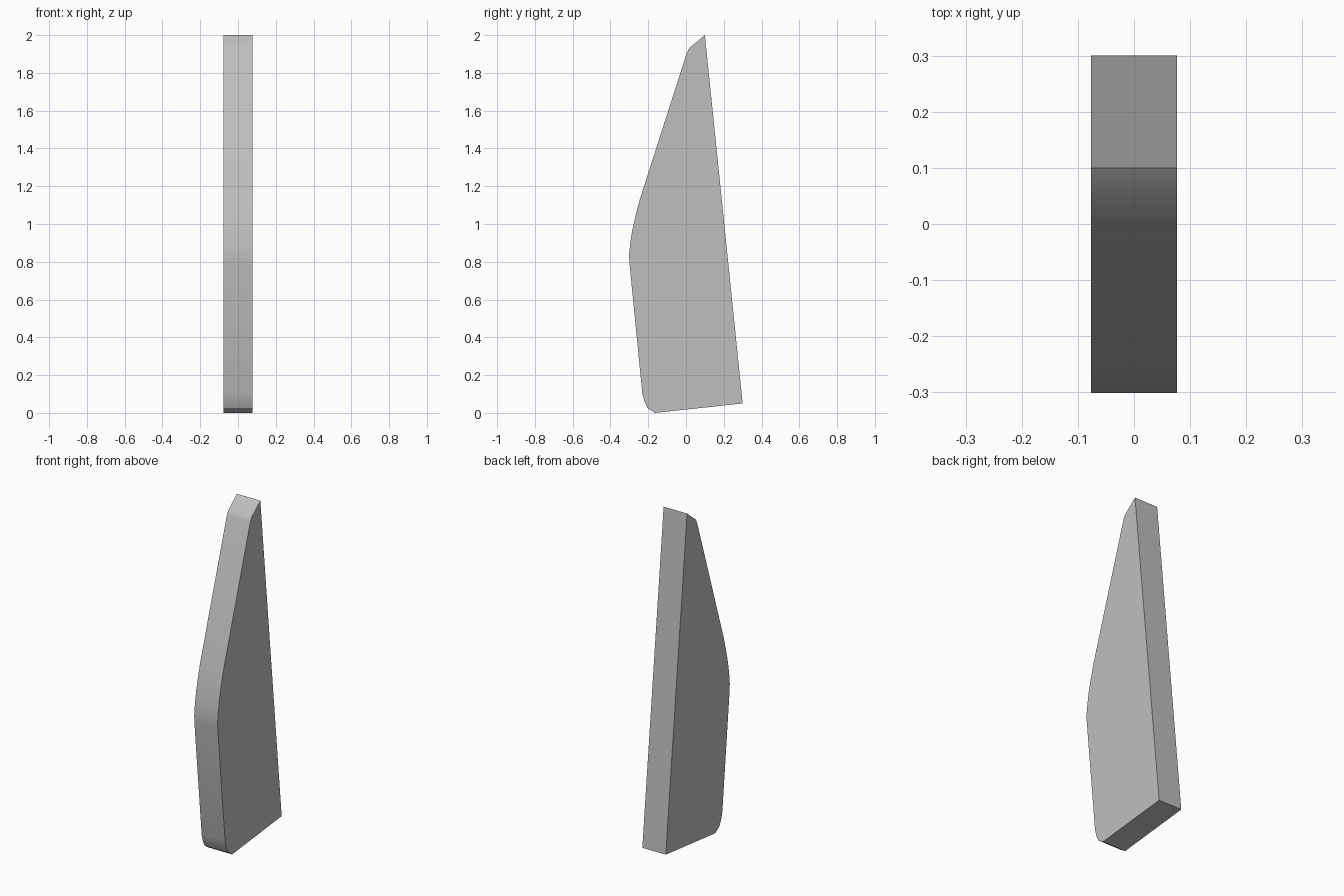
import bpy
import bmesh
import math

default = bpy.data.objects.get("Cube")
if default:
    bpy.data.objects.remove(default, do_unlink=True)

HALF_WIDTH = 0.077

# Side outline (y, z), from the top tip down the front and along the base
OUTLINE = [
    (0.10, 2.0), (0.017, 1.932), (0.004, 1.905),
    (-0.246, 1.126), (-0.268, 1.04), (-0.284, 0.97), (-0.295, 0.90),
    (-0.301, 0.84), (-0.30, 0.80),
    (-0.231, 0.10), (-0.22, 0.06), (-0.203, 0.025), (-0.165, 0.0),
    (0.30, 0.05),
]

# Plain grey material
grey = bpy.data.materials.new("grey")
grey.use_nodes = True
colour = (0.52, 0.52, 0.52, 1)
grey.diffuse_color = colour
grey.node_tree.nodes["Principled BSDF"].inputs["Base Color"].default_value = colour

# Flat slab: the outline extruded across the width
bm = bmesh.new()
side = bm.faces.new([bm.verts.new((-HALF_WIDTH, y, z)) for y, z in OUTLINE])
extruded = bmesh.ops.extrude_face_region(bm, geom=[side], use_keep_orig=True)
moved = [v for v in extruded["geom"] if isinstance(v, bmesh.types.BMVert)]
bmesh.ops.translate(bm, verts=moved, vec=(2 * HALF_WIDTH, 0, 0))
bmesh.ops.recalc_face_normals(bm, faces=bm.faces)
mesh = bpy.data.meshes.new("fin_blade")
bm.to_mesh(mesh)
bm.free()
mesh.materials.append(grey)

blade = bpy.data.objects.new("fin_blade", mesh)
bpy.context.collection.objects.link(blade)

# Smooth the rounded front, keep the edges sharp
bpy.ops.object.select_all(action="DESELECT")
blade.select_set(True)
bpy.context.view_layer.objects.active = blade
bpy.ops.object.shade_smooth_by_angle(angle=math.radians(30))
